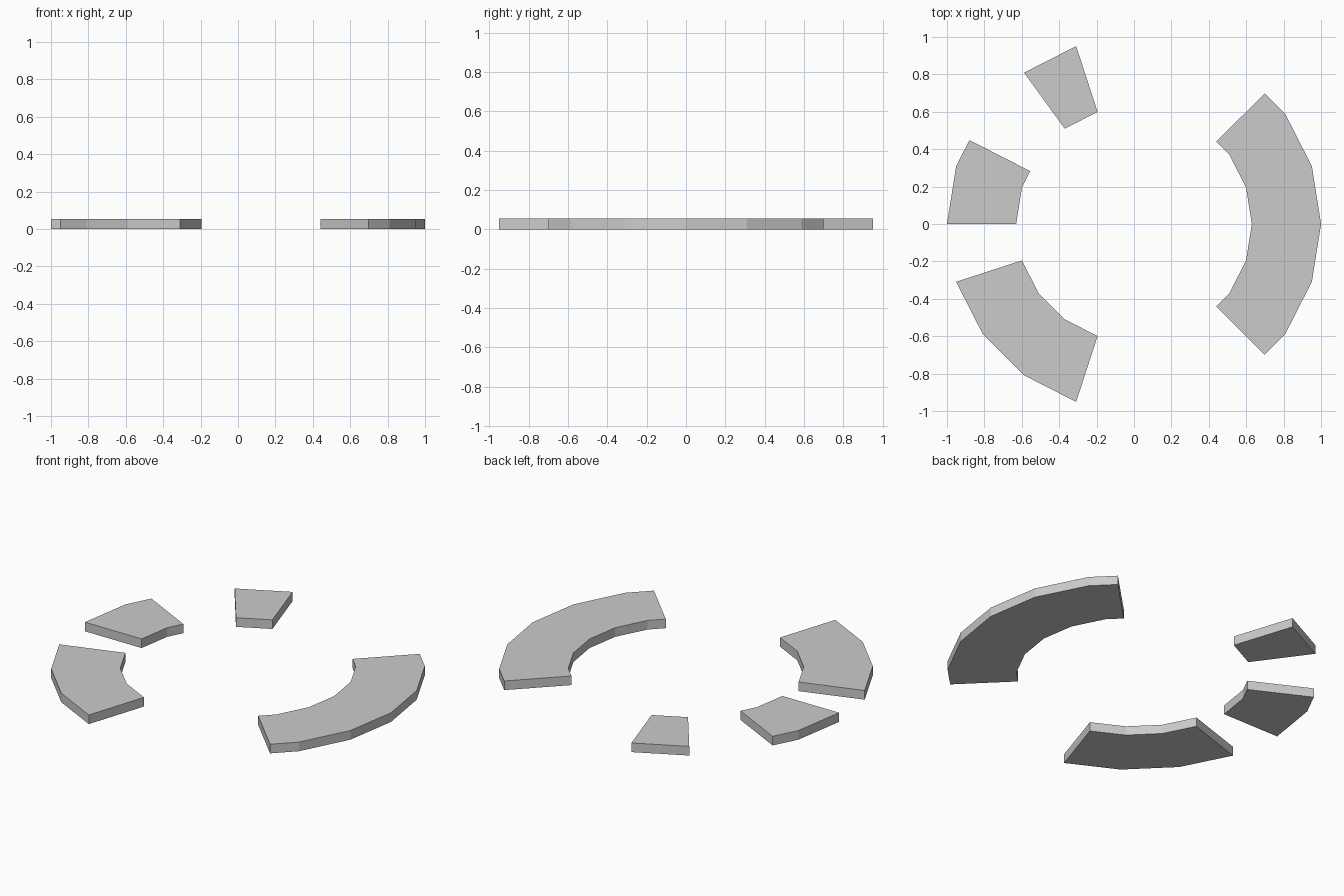
import bpy, bmesh
from math import radians, cos, sin, pi

if "Cube" in bpy.data.objects:
    bpy.data.objects.remove(bpy.data.objects["Cube"])

OUTER, INNER, HEIGHT, STEP = 1.0, 0.63, 0.054, 18


def ring_point(radius, angle):
    """Point on a 20-sided ring; angles between corners fall on the chord."""
    off = (angle % STEP) - STEP / 2
    r = radius * cos(radians(STEP / 2)) / cos(radians(off))
    return (r * cos(radians(angle)), r * sin(radians(angle)), 0)


def ring_segment(name, start, end):
    angles = [start] + [a for a in range(-180, 361, STEP) if start < a < end] + [end]
    bm = bmesh.new()
    outline = [ring_point(OUTER, a) for a in angles]
    outline += [ring_point(INNER, a) for a in reversed(angles)]
    face = bm.faces.new([bm.verts.new(p) for p in outline])
    top = bmesh.ops.extrude_face_region(bm, geom=[face], use_keep_orig=True)
    verts = [v for v in top["geom"] if isinstance(v, bmesh.types.BMVert)]
    bmesh.ops.translate(bm, verts=verts, vec=(0, 0, HEIGHT))
    bmesh.ops.recalc_face_normals(bm, faces=bm.faces)
    mesh = bpy.data.meshes.new(name)
    bm.to_mesh(mesh)
    bm.free()
    bpy.context.collection.objects.link(bpy.data.objects.new(name, mesh))


# Broken flat ring: four separate arc pieces
ring_segment("long_arc", -45, 45)
ring_segment("small_arc", 108, 126)
ring_segment("short_arc", 153, 180)
ring_segment("medium_arc", 198, 252)
